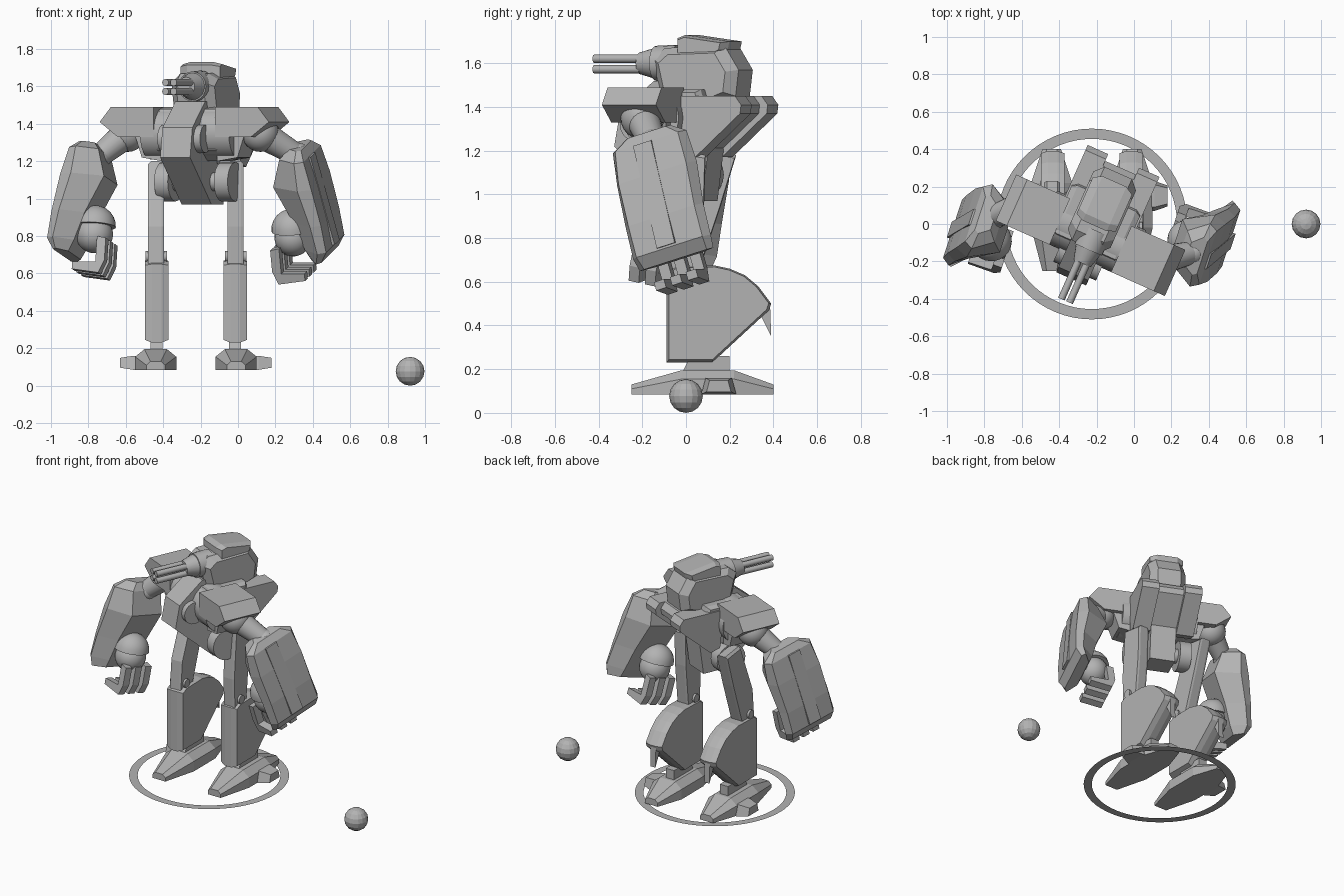
import bpy, bmesh
from math import radians
from mathutils import Matrix, Vector

if "Cube" in bpy.data.objects:
    bpy.data.objects.remove(bpy.data.objects["Cube"])

grey = bpy.data.materials.new("plain grey")
grey.use_nodes = True
grey.diffuse_color = (0.45, 0.45, 0.45, 1)
grey.node_tree.nodes["Principled BSDF"].inputs["Base Color"].default_value = (0.45, 0.45, 0.45, 1)
T, R, I = Matrix.Translation, Matrix.Rotation, Matrix.Identity(4)


def finish(name, bm, frame, smooth=False):
    bm.transform(frame)
    bmesh.ops.recalc_face_normals(bm, faces=bm.faces)
    mesh = bpy.data.meshes.new(name)
    bm.to_mesh(mesh)
    bm.free()
    mesh.materials.append(grey)
    ob = bpy.data.objects.new(name, mesh)
    bpy.context.collection.objects.link(ob)
    if smooth:
        bpy.ops.object.select_all(action="DESELECT")
        ob.select_set(True)
        bpy.context.view_layer.objects.active = ob
        bpy.ops.object.shade_smooth_by_angle(angle=radians(35))


def loft(name, rings, frame=I):
    """Skin a row of point rings and cap both ends."""
    bm = bmesh.new()
    rings = [[bm.verts.new(p) for p in ring] for ring in rings]
    n = len(rings[0])
    for lo, hi in zip(rings, rings[1:]):
        for i in range(n):
            bm.faces.new((lo[i], lo[(i + 1) % n], hi[(i + 1) % n], hi[i]))
    bm.faces.new(rings[0])
    bm.faces.new(rings[-1])
    finish(name, bm, frame)


def prism(name, axis, outline, sections, frame=I):
    """Extrude an outline along x or y; each section is (position, scale)."""
    ca = sum(p[0] for p in outline) / len(outline)
    cb = sum(p[1] for p in outline) / len(outline)
    rings = []
    for t, s in sections:
        pts = [(ca + (a - ca) * s, cb + (b - cb) * s) for a, b in outline]
        rings.append([(t, a, b) if axis == "x" else (a, t, b) for a, b in pts])
    loft(name, rings, frame)


def rod(name, p, q, r1, r2=None, frame=I, sides=20):
    p, q = Vector(p), Vector(q)
    d = q - p
    bm = bmesh.new()
    bmesh.ops.create_cone(bm, cap_ends=True, segments=sides, radius1=r1,
                          radius2=r1 if r2 is None else r2, depth=d.length)
    turn = d.to_track_quat("Z", "Y").to_matrix().to_4x4()
    finish(name, bm, frame @ T((p + q) / 2) @ turn, True)


def ball(name, centre, r, frame=I, half=False, smooth=True, segs=24):
    bm = bmesh.new()
    bmesh.ops.create_uvsphere(bm, u_segments=segs, v_segments=segs // 2, radius=r)
    if half:
        bmesh.ops.bisect_plane(bm, geom=bm.verts[:] + bm.edges[:] + bm.faces[:],
                               plane_co=(0, 0, 0), plane_no=(0, 0, 1), clear_inner=True)
        bmesh.ops.holes_fill(bm, edges=[e for e in bm.edges if e.is_boundary])
    finish(name, bm, frame @ T(centre), smooth)


# Base ring and loose ball
bm = bmesh.new()
loops = [bmesh.ops.create_circle(bm, segments=64, radius=r)["verts"] for r in (0.455, 0.51)]
for i in range(64):
    j = (i + 1) % 64
    bm.faces.new((loops[0][i], loops[1][i], loops[1][j], loops[0][j]))
finish("base_ring", bm, T((-0.225, 0, 0.078)))
ball("loose_ball", (0.92, 0, 0.077), 0.077, smooth=False, segs=16)

# Torso, turned to its right
body = T((-0.21, -0.01, 0)) @ R(radians(-24), 4, "Z")
prism("chest", "x", [(-0.11, 1.52), (-0.28, 1.38), (-0.31, 1.22), (-0.03, 0.97), (0.13, 0.97),
                     (0.16, 1.2), (0.12, 1.5)], [(-0.0875, 1), (0.0875, 1)], body)
prism("torso_block", "x", [(-0.12, 1.48), (-0.16, 1.4), (-0.16, 1.26), (-0.08, 1.2), (0.12, 1.2),
                           (0.2, 1.35), (0.16, 1.48)], [(-0.2, 0.9), (-0.17, 1), (0.17, 1), (0.2, 0.9)], body)
pod = [(0.05, 1.45), (0.35, 1.45), (0.38, 1.41), (0.375, 1.37), (0.15, 1.17), (0.08, 1.19)]
for name, lo, hi in (("right_pod", -0.21, -0.09), ("left_pod", 0.09, 0.21)):
    prism(name, "x", pod, [(lo, 1), (hi, 1)], body)
prism("middle_pod", "x", [(a - 0.04, b) for a, b in pod], [(-0.09, 1), (0.09, 1)], body)

# Head, hood and gun
prism("head", "x", [(-0.08, 1.45), (-0.12, 1.62), (-0.06, 1.67), (0.24, 1.68), (0.31, 1.57),
                    (0.295, 1.45), (0.16, 1.4), (0, 1.4)],
      [(-0.125, 0.78), (-0.08, 1), (0.08, 1), (0.125, 0.78)], body)
prism("hood", "x", [(0, 1.61), (0, 1.715), (0.04, 1.73), (0.26, 1.7), (0.25, 1.66), (0.1, 1.59)],
      [(-0.115, 0.82), (-0.07, 1), (0.07, 1), (0.115, 0.82)], body)
rod("gun_mount", (0.02, -0.02, 1.6), (0.02, -0.13, 1.6), 0.085, 0.08, body)
rod("gun_housing", (0.02, -0.12, 1.6), (0.02, -0.21, 1.6), 0.075, 0.05, body)
for i in (-1, 1):
    for k in (-1, 1):
        rod("gun_barrel", (0.02 + i * 0.024, -0.2, 1.597 + k * 0.024),
            (0.02 + i * 0.024, -0.43, 1.597 + k * 0.024), 0.019, frame=body, sides=12)

pad = [(0.18, 1.33), (0.18, 1.49), (0.43, 1.49), (0.495, 1.41), (0.39, 1.33)]
# Forearm slices: height, inner x, outer x, front y, back y
slices = [(0.295, -0.06, 0.02, -0.1, 0.12), (0.25, -0.1, 0.05, -0.18, 0.19), (0.1, -0.145, 0.085, -0.2, 0.2),
          (-0.1, -0.05, 0.12, -0.2, 0.19), (-0.25, 0, 0.135, -0.2, 0.19), (-0.31, 0.03, 0.1, -0.19, 0.18)]
claw = [(-0.13, -0.23), (-0.18, -0.24), (-0.18, -0.36), (-0.15, -0.43), (0, -0.41), (0, -0.37),
        (-0.13, -0.37)]
# Per side: mirror sign, arm pitch, arm centre, shoulder, elbow, hand offset, hip offset
sides = {"left": (1, 17, (0.37, -0.1, 1), (0.12, -0.2, 1.35), (0.32, -0.15, 1.23), -0.06, -0.14),
         "right": (-1, -12, (-0.825, -0.015, 1), (-0.59, 0.1, 1.35), (-0.75, 0.04, 1.22), -0.02, 0)}
for side, (s, pitch, centre, shoulder, elbow, grip, hip) in sides.items():
    flip = Matrix.Diagonal((s, 1, 1, 1))
    half = body @ flip
    # Shoulder and upper arm
    prism(side + "_shoulder_pad", "y", pad, [(-0.19, 1), (0.08, 1)], half)
    rod(side + "_shoulder_joint", (0.08, -0.05, 1.35), (0.26, -0.05, 1.35), 0.14, frame=half)
    rod(side + "_chest_disc", (0.08, -0.19, 1.32), (0.125, -0.19, 1.32), 0.075, frame=half)
    prism(side + "_shoulder_block", "y", [(0.16, 1.2), (0.28, 1.22), (0.32, 1.34), (0.16, 1.34)],
          [(-0.12, 1), (0.05, 1)], half)
    ball(side + "_shoulder_ball", shoulder, 0.1)
    rod(side + "_upper_arm", shoulder, elbow, 0.08, 0.06)
    ball(side + "_elbow", elbow, 0.07)
    # Forearm and claw hand
    arm = T(centre) @ R(radians(-18), 4, "Z") @ R(radians(pitch), 4, "X") @ flip
    rings = []
    for z, x0, x1, y0, y1 in slices:
        xm = x0 + (x1 - x0) * 0.7
        rings.append([(x1, y0 * 0.85, z), (x1, y1 * 0.85, z), (xm, y1, z),
                      (x0, y1 * 0.6, z), (x0, y0 * 0.6, z), (xm, y0, z)])
    loft(side + "_forearm", rings, arm)
    prism(side + "_forearm_rail", "y", [(0.03, 0.25), (0.06, 0.25), (0.15, -0.24), (0.11, -0.24)],
          [(-0.06, 1), (0.03, 1)], arm)
    hand = arm @ T((0, grip, 0))
    ball(side + "_hand", (-0.08, 0, -0.2), 0.1, hand)
    ball(side + "_hand_dome", (-0.08, 0, -0.155), 0.112, hand, half=True)
    for y in (-0.08, 0, 0.08):
        prism(side + "_finger", "y", claw, [(y - 0.025, 1), (y + 0.025, 1)], hand)

    # Hip joint follows the torso, leg stands straight
    leg = T((-0.225, 0, 0)) @ flip
    rod(side + "_hip_axle", (0.03, 0, 1.09), (0.15, 0, 1.09), 0.05, frame=half)
    rod(side + "_hip_disc", (0.135, 0, 1.09), (0.215, 0, 1.09), 0.105, frame=half)
    prism(side + "_thigh", "x", [(0.08 + hip, 1.2), (0.23 + hip, 1.18), (0.16 + hip * 0.55, 0.95),
                                 (0.05, 0.62), (-0.08, 0.62), (-0.06 + hip * 0.2, 0.85)],
          [(0.17, 0.95), (0.185, 1), (0.24, 1), (0.255, 0.95)], leg)
    rod(side + "_knee_pin", (0.155, -0.02, 0.69), (0.27, -0.02, 0.69), 0.03, frame=leg, sides=12)
    prism(side + "_shin", "x", [(-0.09, 0.23), (-0.09, 0.65), (-0.05, 0.67), (0.13, 0.675), (0.2, 0.66),
                                (0.27, 0.63), (0.33, 0.58), (0.39, 0.5), (0.38, 0.47), (0.12, 0.23)],
          [(0.147, 0.95), (0.185, 1), (0.235, 1), (0.273, 0.95)], leg)
    prism(side + "_shin_spur", "x", [(0.33, 0.47), (0.385, 0.49), (0.39, 0.35)],
          [(0.19, 1), (0.23, 1)], leg)
    prism(side + "_ankle", "x", [(-0.02, 0.18), (0.2, 0.18), (0.2, 0.26), (0.02, 0.26)],
          [(0.178, 1), (0.242, 1)], leg)
    # Foot: slices of position, half width, shoulder height, top height
    foot = leg @ T((0.215, 0, 0))
    loft(side + "_foot", [[(-w, y, 0.085), (w, y, 0.085), (w, y, m), (w * 0.55, y, h),
                           (-w * 0.55, y, h), (-w, y, m)]
                          for y, w, m, h in ((-0.25, 0.05, 0.11, 0.13), (-0.02, 0.11, 0.155, 0.195),
                                             (0.22, 0.11, 0.155, 0.195), (0.4, 0.05, 0.11, 0.13))], foot)
    prism(side + "_outer_toe", "x", [(0.07, 0.085), (0.23, 0.085), (0.21, 0.16), (0.09, 0.16)],
          [(0.03, 1), (0.12, 1), (0.19, 0.7)], foot)
